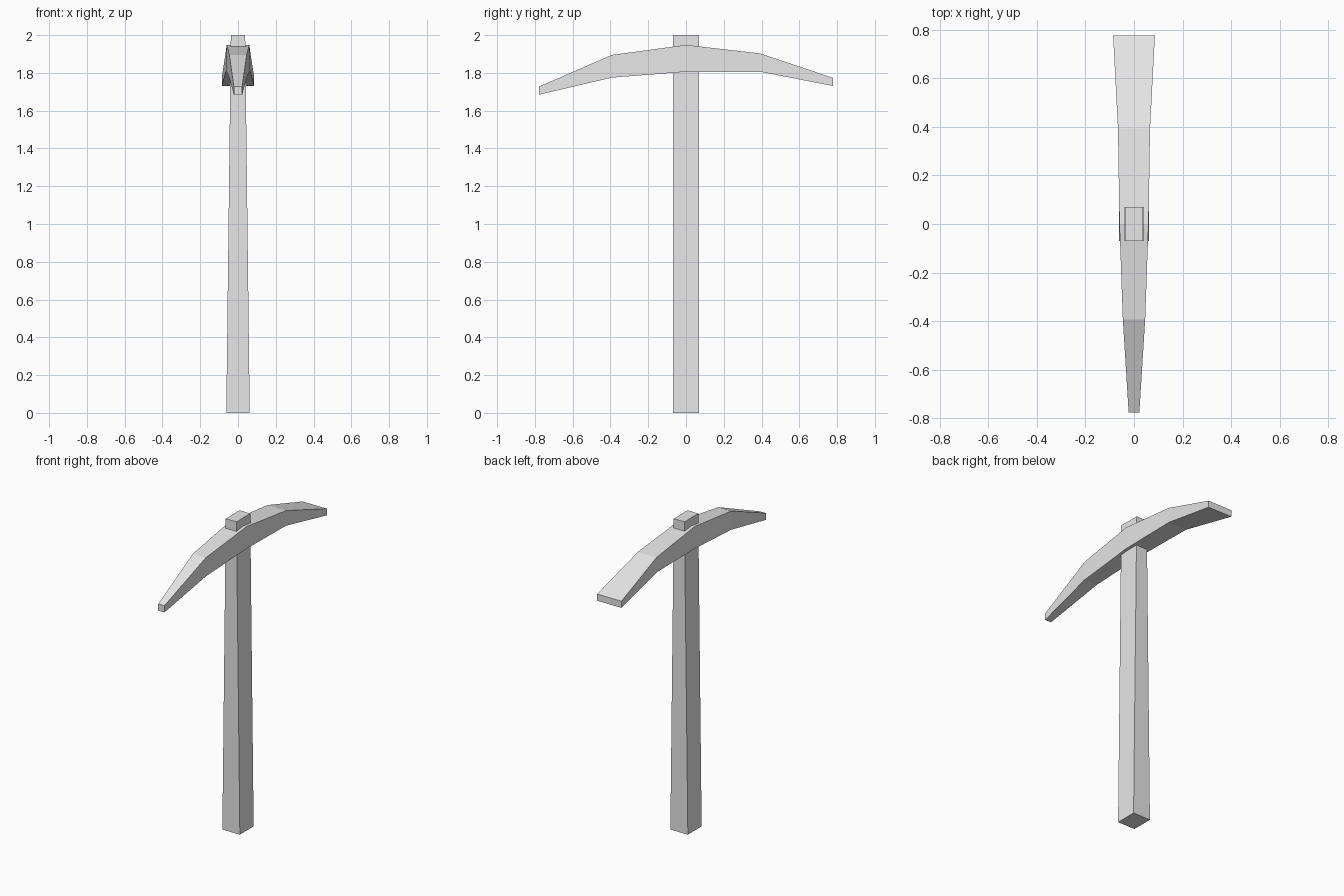
import bpy

cube = bpy.data.objects.get("Cube")
if cube:
    bpy.data.objects.remove(cube, do_unlink=True)

grey = bpy.data.materials.new("plain_grey")
grey.use_nodes = True
colour = (0.8, 0.8, 0.8, 1)
grey.diffuse_color = colour
grey.node_tree.nodes["Principled BSDF"].inputs["Base Color"].default_value = colour


def loft(name, rings):
    """Skin a chain of four-cornered rings and cap both ends."""
    verts = [v for ring in rings for v in ring]
    last = 4 * (len(rings) - 1)
    faces = [(3, 2, 1, 0), tuple(last + i for i in range(4))]
    for base in range(0, last, 4):
        for i in range(4):
            j = (i + 1) % 4
            faces.append((base + i, base + j, base + 4 + j, base + 4 + i))
    mesh = bpy.data.meshes.new(name)
    mesh.from_pydata(verts, [], faces)
    mesh.materials.append(grey)
    obj = bpy.data.objects.new(name, mesh)
    bpy.context.collection.objects.link(obj)
    return obj


# Handle: rectangular bar, narrowing in width towards the top
def handle_ring(half_width, z, depth=0.07):
    return [(-half_width, -depth, z), (half_width, -depth, z),
            (half_width, depth, z), (-half_width, depth, z)]


loft("handle", [handle_ring(0.062, 0), handle_ring(0.038, 2)])


# Head: arched bar from the narrow front pick to the broad back blade
def head_ring(y, half_width, bottom, top):
    return [(half_width, y, bottom), (-half_width, y, bottom),
            (-half_width, y, top), (half_width, y, top)]


sections = [
    (-0.777, 0.022, 1.685, 1.728),
    (-0.393, 0.046, 1.775, 1.895),
    (0, 0.06, 1.806, 1.948),
    (0.393, 0.066, 1.806, 1.903),
    (0.777, 0.086, 1.731, 1.774),
]
loft("pick_head", [head_ring(*s) for s in sections])
